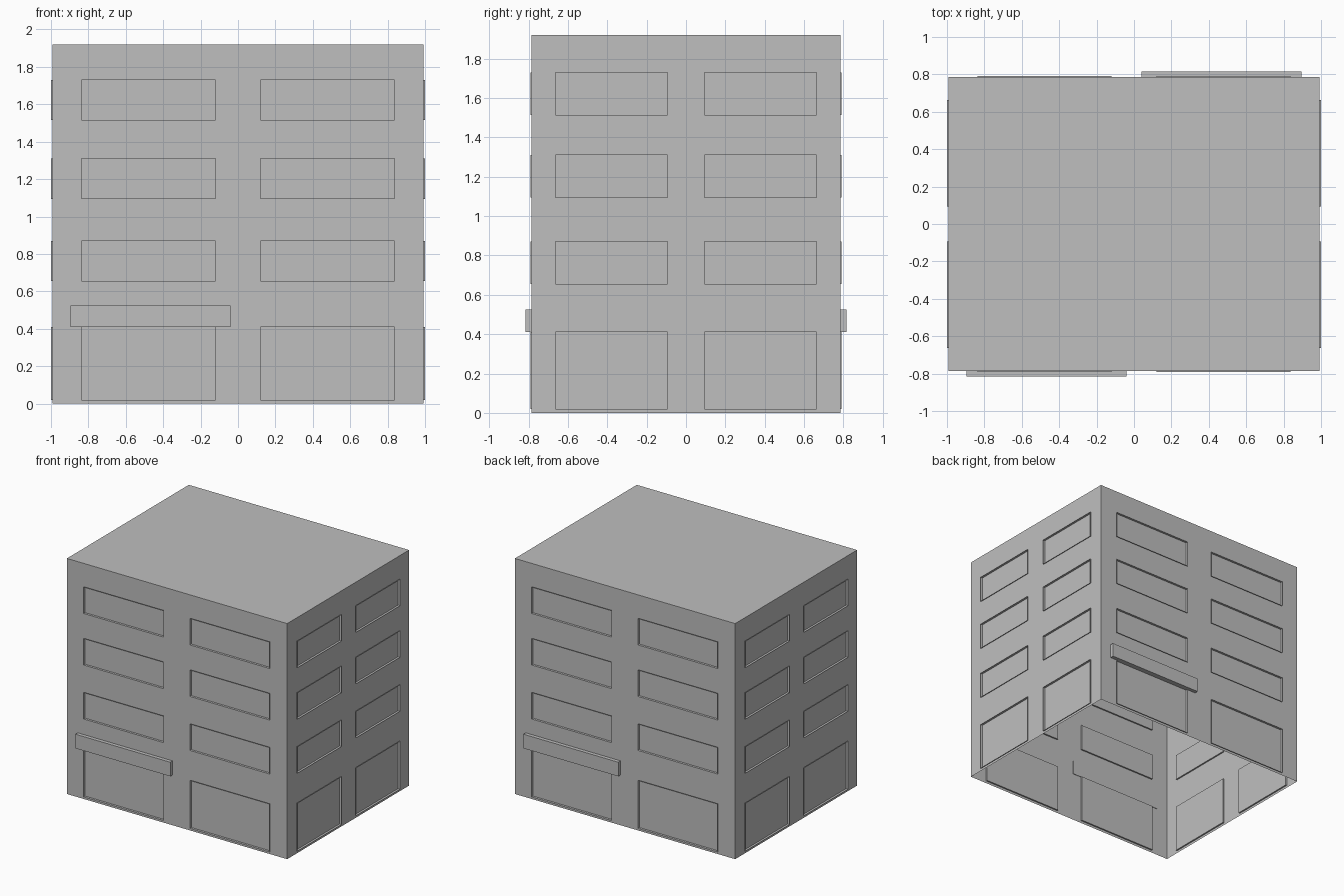
import bpy, bmesh
from mathutils import Matrix, Vector
from math import pi

if "Cube" in bpy.data.objects:
    bpy.data.objects.remove(bpy.data.objects["Cube"])

HX, HY, H = 0.993, 0.785, 1.92      # half width, half depth, height
RIM, RECESS = 0.006, 0.012          # window rim stands out, pane sits back
ROWS = [(0.02, 0.41), (0.655, 0.87), (1.095, 1.31), (1.515, 1.73)]

grey = bpy.data.materials.new("plain_grey")
grey.diffuse_color = (0.52, 0.52, 0.52, 1)
grey.use_nodes = True
grey.node_tree.nodes["Principled BSDF"].inputs["Base Color"].default_value = grey.diffuse_color


def finish(name, bm):
    me = bpy.data.meshes.new(name)
    bm.to_mesh(me)
    bm.free()
    me.materials.append(grey)
    ob = bpy.data.objects.new(name, me)
    bpy.context.collection.objects.link(ob)
    return ob


def quad(bm, pts):
    bm.faces.new([bm.verts.new(p) for p in pts])


def panel(bm, x0, x1, z0, z1, y):
    quad(bm, [(x0, y, z0), (x1, y, z0), (x1, y, z1), (x0, y, z1)])


def facade(name, half, dist, inner, outer, turn):
    """One wall facing -y with two columns of windows, then turned into place."""
    wall, win = bmesh.new(), bmesh.new()
    xs = [-half, -outer, -inner, inner, outer, half]
    zs = [0] + [z for r in ROWS for z in r] + [H]
    for i in range(5):
        for j in range(len(zs) - 1):
            x0, x1, z0, z1 = xs[i], xs[i + 1], zs[j], zs[j + 1]
            if i % 2 and j % 2:
                # recessed pane and its four reveals
                a, b = -dist - RIM, -dist + RECESS
                panel(win, x0, x1, z0, z1, b)
                c = [(x0, z0), (x1, z0), (x1, z1), (x0, z1)]
                for k in range(4):
                    (p, q), (r, s) = c[k], c[(k + 1) % 4]
                    quad(win, [(p, a, q), (r, a, s), (r, b, s), (p, b, q)])
            else:
                panel(wall, x0, x1, z0, z1, -dist)
    for bm, part in ((wall, "wall"), (win, "windows")):
        bmesh.ops.remove_doubles(bm, verts=bm.verts, dist=1e-5)
        bm.transform(Matrix.Rotation(turn, 4, 'Z'))
        finish(name + "_" + part, bm)


# four walls with windows
facade("front", HX, HY, 0.12, 0.838, 0)
facade("right", HY, HX, 0.094, 0.662, pi / 2)
facade("back", HX, HY, 0.12, 0.838, pi)
facade("left", HY, HX, 0.094, 0.662, -pi / 2)

# flat roof (underside of the building stays open)
bm = bmesh.new()
quad(bm, [(-HX, -HY, H), (HX, -HY, H), (HX, HY, H), (-HX, HY, H)])
finish("roof", bm)

# door canopies, front left and back right
for name, turn in (("front_canopy", 0), ("back_canopy", pi)):
    bm = bmesh.new()
    bmesh.ops.create_cube(bm, size=1)
    bmesh.ops.scale(bm, verts=bm.verts, vec=Vector((0.856, 0.034, 0.115)))
    bmesh.ops.translate(bm, verts=bm.verts, vec=Vector((-0.468, -HY - 0.013, 0.4675)))
    bm.transform(Matrix.Rotation(turn, 4, 'Z'))
    finish(name, bm)
